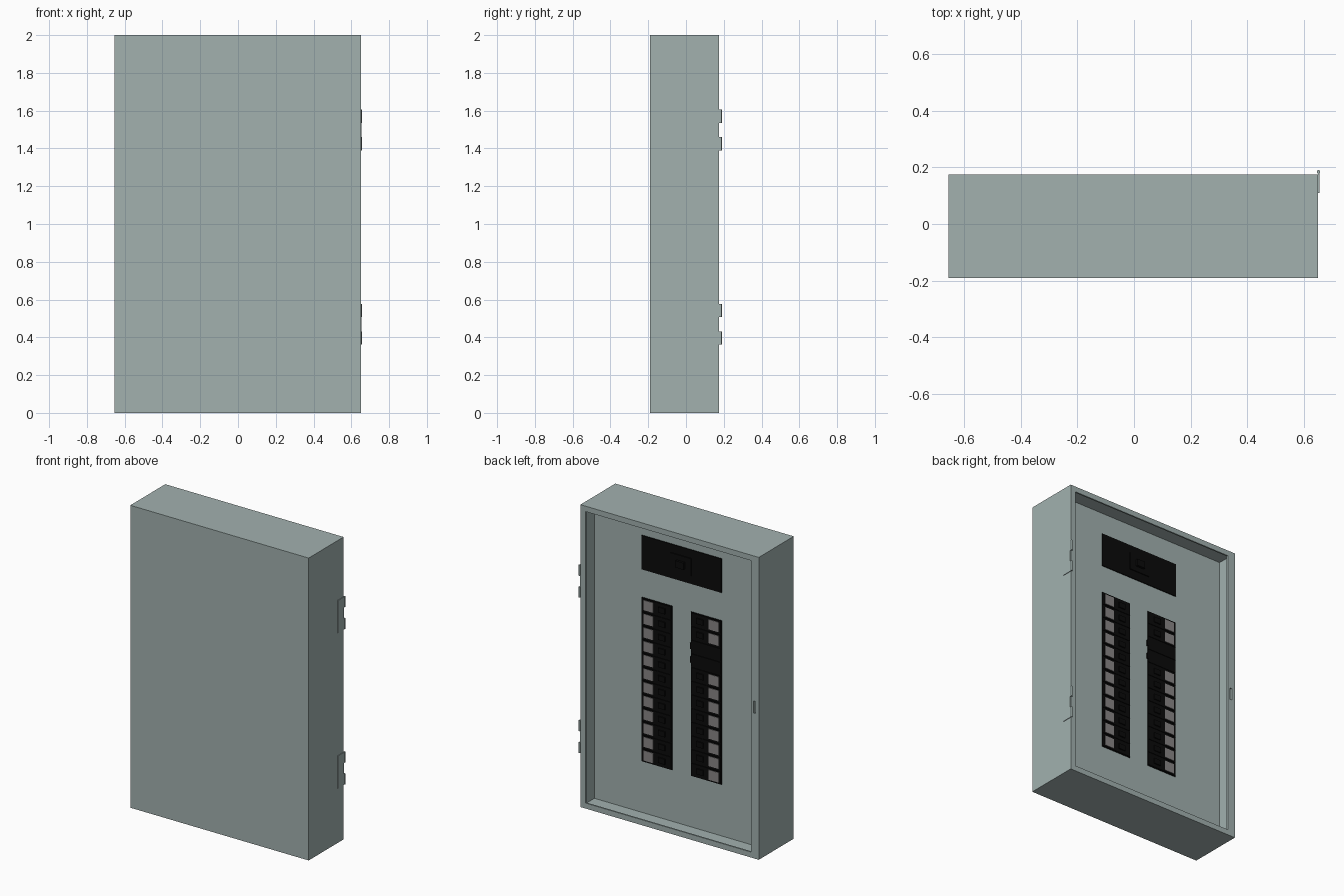
import bpy
import bmesh
from mathutils import Matrix, Vector

cube = bpy.data.objects.get("Cube")
if cube:
    bpy.data.objects.remove(cube, do_unlink=True)


def make_material(name, rgb):
    mat = bpy.data.materials.new(name)
    mat.use_nodes = True
    mat.diffuse_color = (*rgb, 1)
    bsdf = mat.node_tree.nodes["Principled BSDF"]
    bsdf.inputs["Base Color"].default_value = (*rgb, 1)
    bsdf.inputs["Roughness"].default_value = 0.6
    return mat


GREY = make_material("cabinet grey", (0.36, 0.44, 0.43))
BLACK = make_material("breaker black", (0.003, 0.003, 0.003))
LABEL = make_material("switch grey", (0.25, 0.24, 0.24))


def finish(name, bm, mat):
    mesh = bpy.data.meshes.new(name)
    bm.to_mesh(mesh)
    bm.free()
    mesh.materials.append(mat)
    obj = bpy.data.objects.new(name, mesh)
    bpy.context.collection.objects.link(obj)
    return obj


def add_box(bm, x, y, z):
    """Add a box given (min, max) ranges on each axis."""
    lo, hi = zip(x, y, z)
    centre = (Vector(lo) + Vector(hi)) / 2
    size = Vector(hi) - Vector(lo)
    bmesh.ops.create_cube(bm, size=1, matrix=Matrix.Translation(centre) @ Matrix.Diagonal((*size, 1)))


def boxes(name, mat, *ranges):
    bm = bmesh.new()
    for r in ranges:
        add_box(bm, *r)
    return finish(name, bm, mat)


def side(sign, inner, outer):
    return tuple(sorted((sign * inner, sign * outer)))


LEFT, RIGHT = 0.65, -0.655
FRONT, BACK = -0.19, 0.175
SHEET = 0.01
PANEL_Y = 0.043

# Sheet metal cabinet: hollow box with a return flange and a latch slot
cabinet = boxes("cabinet", GREY, ((RIGHT, LEFT), (FRONT, BACK), (0, 2)))
cutters = [
    boxes("cavity_cutter", GREY, ((RIGHT + SHEET, LEFT - SHEET), (FRONT + SHEET, BACK - SHEET), (SHEET, 2 - SHEET))),
    boxes("opening_cutter", GREY, ((RIGHT + 0.056, LEFT - 0.036), (0.1, 0.3), (0.036, 1.964))),
    boxes("latch_slot_cutter", GREY, ((-0.631, -0.617), (0.1, 0.3), (0.96, 1.04))),
]
bpy.context.view_layer.objects.active = cabinet
for cutter in cutters:
    cutter.hide_render = True
    mod = cabinet.modifiers.new(cutter.name, "BOOLEAN")
    mod.operation = "DIFFERENCE"
    mod.solver = "EXACT"
    mod.object = cutter
    bpy.ops.object.modifier_apply(modifier=mod.name)
    bpy.data.objects.remove(cutter, do_unlink=True)

# Inner cover panel
boxes("cover_panel", GREY, ((RIGHT + SHEET, LEFT - SHEET), (PANEL_Y - SHEET, PANEL_Y), (SHEET, 2 - SHEET)))

# Main switch with collar and handle
boxes("main_switch", BLACK,
      ((-0.292, 0.292), (PANEL_Y, 0.049), (1.62, 1.845)),
      ((-0.075, 0.075), (0.049, 0.055), (1.675, 1.79)),
      ((-0.03, 0.03), (0.055, 0.07), (1.71, 1.755)))

# Two columns of breakers, each row with a switch plate
ROWS, TOP, BOTTOM = 12, 1.435, 0.35
PITCH = (TOP - BOTTOM) / ROWS
for sign, label in ((1, "left"), (-1, "right")):
    black = [(side(sign, 0.07, 0.292), (PANEL_Y, 0.047), (BOTTOM, TOP))]
    plates = []
    for row in range(ROWS):
        z = TOP - (row + 0.5) * PITCH
        black.append((side(sign, 0.074, 0.288), (0.047, 0.051), (z - 0.041, z + 0.041)))
        if sign < 0 and row in (2, 3):
            # Blank filler in place of a breaker, with a small inner tab
            black.append((side(sign, 0.064, 0.08), (PANEL_Y, 0.051), (z - 0.02, z + 0.02)))
            continue
        black.append((side(sign, 0.115, 0.165), (0.051, 0.058), (z - 0.018, z + 0.018)))
        plates.append((side(sign, 0.203, 0.274), (0.051, 0.054), (z - 0.033, z + 0.033)))
    boxes(label + "_breakers", BLACK, *black)
    boxes(label + "_switch_plates", LABEL, *plates)

# Hinges: a leaf on the left wall with two open-spaced knuckles
for label, base in (("upper", 1.39), ("lower", 0.362)):
    bm = bmesh.new()
    add_box(bm, (LEFT, LEFT + 0.004), (0.11, 0.172), (base, base + 0.215))
    for start in (0, 0.145):
        low, high = base + start, base + start + 0.07
        add_box(bm, (LEFT, LEFT + 0.004), (0.172, 0.182), (low, high))
        bmesh.ops.create_cone(bm, cap_ends=True, segments=16, radius1=0.006, radius2=0.006, depth=high - low,
                              matrix=Matrix.Translation((0.651, 0.184, (low + high) / 2)))
    hinge = finish(label + "_hinge", bm, GREY)
    bpy.ops.object.select_all(action="DESELECT")
    hinge.select_set(True)
    bpy.context.view_layer.objects.active = hinge
    bpy.ops.object.shade_smooth_by_angle()
